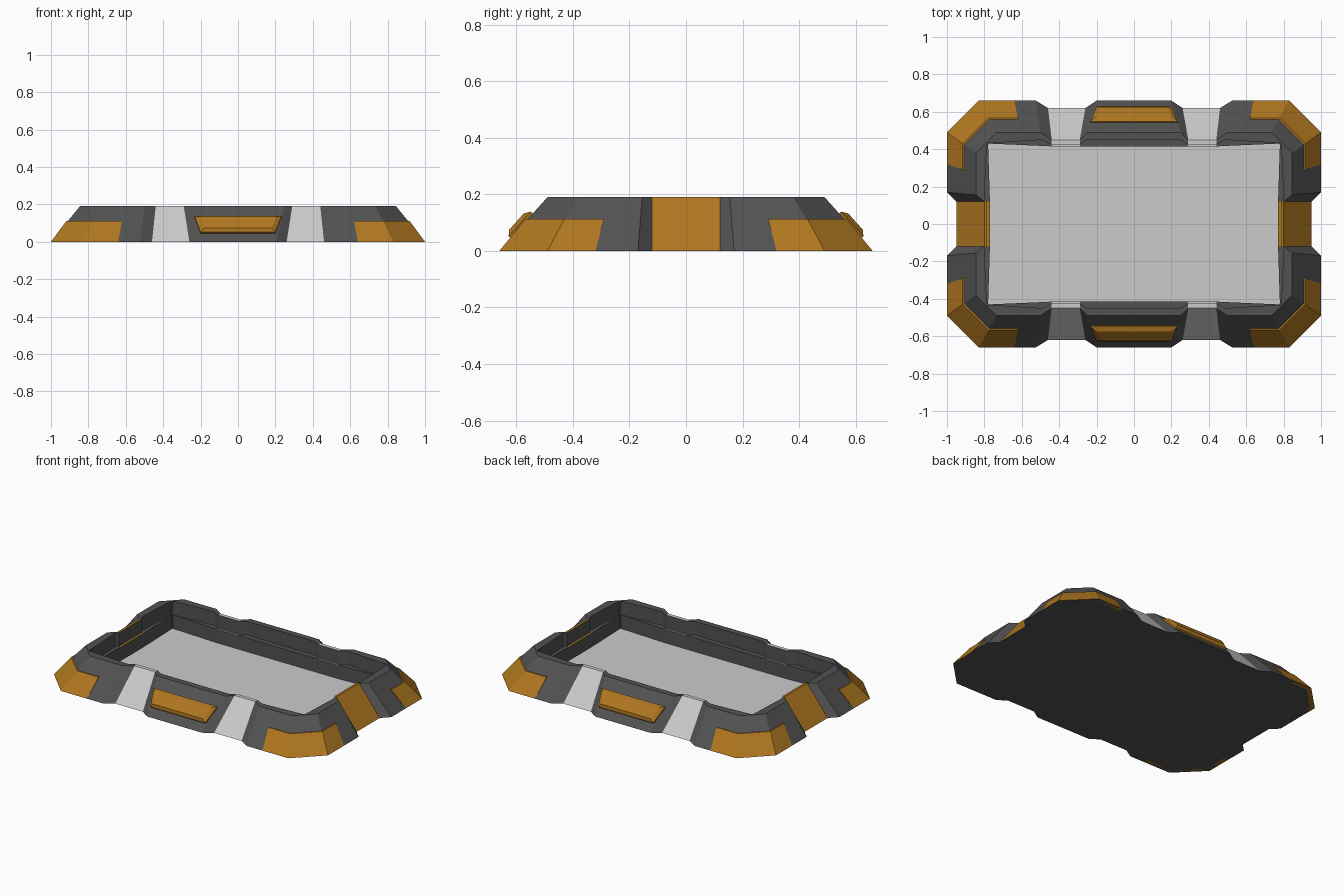
import bpy, bmesh
from mathutils import Vector

if "Cube" in bpy.data.objects:
    bpy.data.objects.remove(bpy.data.objects["Cube"])


def material(name, rgb):
    m = bpy.data.materials.new(name)
    m.diffuse_color = (*rgb, 1)
    m.use_nodes = True
    m.node_tree.nodes["Principled BSDF"].inputs["Base Color"].default_value = m.diffuse_color
    return m


DARK = material("dark_metal", (0.085, 0.085, 0.085))
GOLD = material("amber", (0.43, 0.185, 0.015))
LIGHT = material("light_metal", (0.62, 0.62, 0.62))
H = 0.19


def finish(bm, name, mats):
    bmesh.ops.recalc_face_normals(bm, faces=bm.faces)
    me = bpy.data.meshes.new(name)
    bm.to_mesh(me)
    bm.free()
    for m in mats:
        me.materials.append(m)
    ob = bpy.data.objects.new(name, me)
    bpy.context.collection.objects.link(ob)
    return ob


def full_ring(quarter):
    """Mirror a quarter outline (from +x round to +y) into a closed loop."""
    half = quarter + [(-x, y) for x, y in reversed(quarter)]
    return half + [(-x, -y) for x, y in half]


def loft(bm, rings, closed=True):
    """Bridge equal-length vertex rings; yields (row, column, face)."""
    n = len(rings[0])
    out = []
    for r in range(len(rings) - 1):
        for i in range(n if closed else n - 1):
            j = (i + 1) % n
            a, b = rings[r], rings[r + 1]
            out.append((r, i, bm.faces.new((a[i], a[j], b[j], b[i]))))
    return out


# Frame: quarter outlines for outer base, outer top, inner top and ledge edge
base = [(.95, .12), (1, .17), (1, .49), (.83, .66),
        (.525, .66), (.46, .62), (.26, .62), (.20, .66)]
top = [(.80, .12), (.845, .155), (.845, .38), (.735, .49),
       (.50, .49), (.44, .45), (.29, .45), (.25, .49)]
inner = [(.785, .12), (.80, .14), (.787, .425), (.78, .432),
         (.49, .45), (.44, .425), (.29, .425), (.25, .45)]
ledge = [(.77, .12), (.771, .14), (.78, .425), (.775, .43),
         (.48, .417), (.44, .415), (.29, .415), (.25, .415)]
levels = [(base, 0), (top, H), (inner, H), (inner, .10), (ledge, .10), (ledge, .008)]

bm = bmesh.new()
rings = [[bm.verts.new((x, y, z)) for x, y in full_ring(q)] for q, z in levels]
index = (list(range(8)) + list(range(7, -1, -1))) * 2
for row, col, face in loft(bm, rings):
    pair = {index[col], index[(col + 1) % 32]}
    if row in (0, 1, 3):
        if pair == {0}:
            face.material_index = 1
        elif pair == {5, 6}:
            face.material_index = 2
bm.faces.new(rings[0])
finish(bm, "tray_frame", [DARK, GOLD, LIGHT])

# Floor panel inside the frame
bm = bmesh.new()
bm.faces.new([bm.verts.new((x, y, .01)) for x, y in
              ((-.785, -.435), (.785, -.435), (.785, .435), (-.785, .435))])
finish(bm, "floor_panel", [LIGHT])

# Corner guards: thin plates wrapped round the lower half of each corner
low = [(1, .32), (1, .49), (.83, .66), (.64, .66)]
high = [(.917, .29), (.917, .43), (.777, .568), (.62, .568)]
high_in = [(.89, .29), (.89, .41), (.76, .54), (.62, .54)]
low_in = [(.97, .32), (.97, .48), (.82, .63), (.64, .63)]
for sx, side in ((1, "right"), (-1, "left")):
    for sy, end in ((1, "back"), (-1, "front")):
        bm = bmesh.new()
        rows = [[bm.verts.new((x * sx, y * sy, z)) for x, y in q]
                for q, z in ((low, 0), (high, .112), (high_in, .112), (low_in, 0))]
        loft(bm, rows + [rows[0]], closed=False)
        for k in (0, -1):
            bm.faces.new([r[k] for r in rows])
        finish(bm, f"corner_guard_{end}_{side}", [GOLD])

# Raised bevelled plates on the front and back slopes
normal = Vector((0, H, .17)).normalized()


def slope(x, z, lift):
    return Vector((x, .66 - .17 * z / H, z)) + normal * lift


for sy, end in ((1, "back"), (-1, "front")):
    bm = bmesh.new()
    rows = []
    for xb, zb, xt, zt, lift in ((.20, .045, .232, .132, -.005),
                                 (.20, .045, .232, .132, .01),
                                 (.18, .058, .205, .116, .024)):
        pts = [slope(x, z, lift) for x, z in ((-xb, zb), (xb, zb), (xt, zt), (-xt, zt))]
        rows.append([bm.verts.new((p.x, p.y * sy, p.z)) for p in pts])
    loft(bm, rows)
    bm.faces.new(rows[0])
    bm.faces.new(rows[-1])
    finish(bm, f"slope_plate_{end}", [GOLD])
